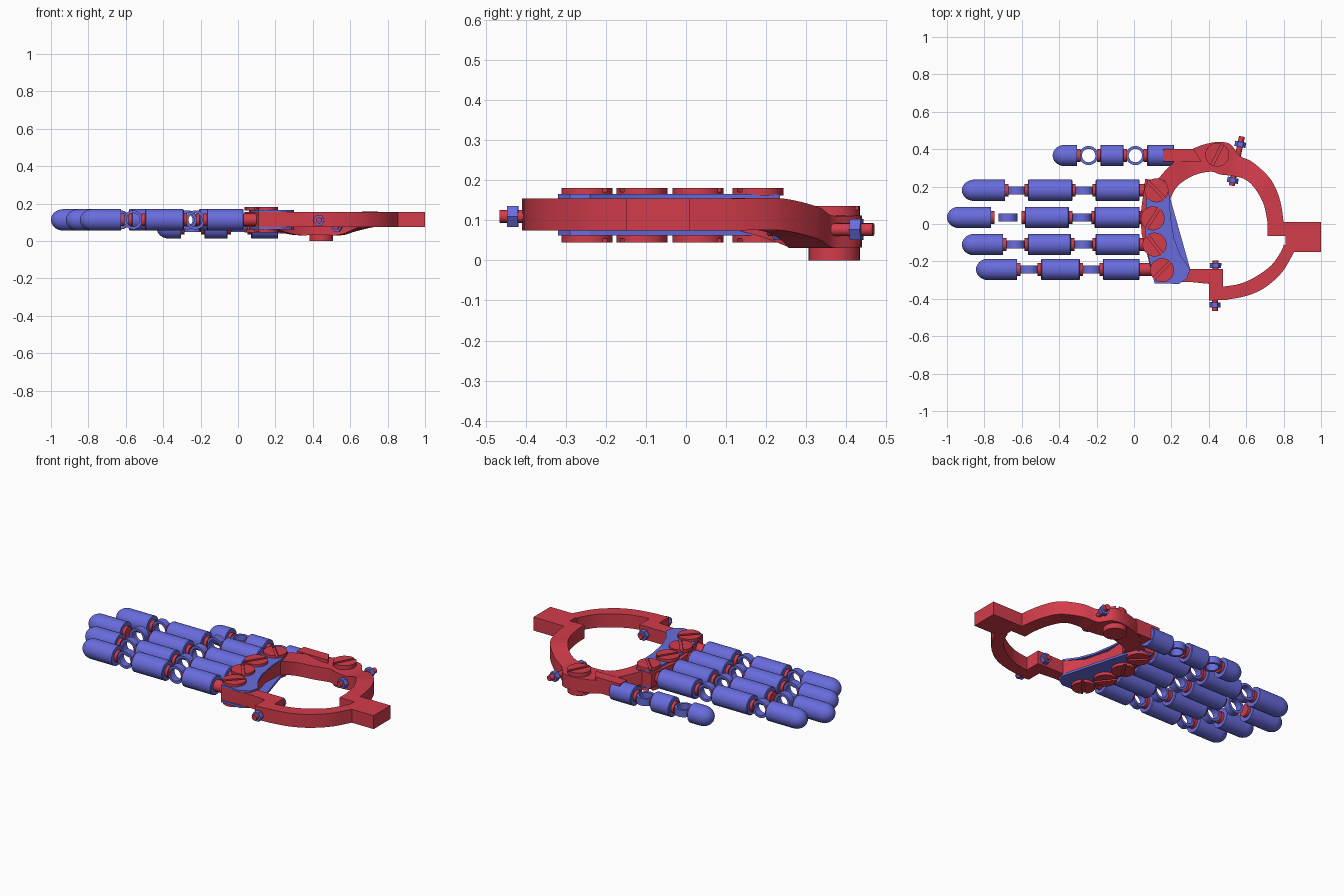
import bpy, bmesh, math
from mathutils import Vector, Matrix

cube = bpy.data.objects.get("Cube")
if cube:
    bpy.data.objects.remove(cube)


def material(name, rgb):
    m = bpy.data.materials.new(name)
    m.use_nodes = True
    m.diffuse_color = (*rgb, 1)
    m.node_tree.nodes["Principled BSDF"].inputs["Base Color"].default_value = (*rgb, 1)
    return m


RED = material("red", (0.65, 0.045, 0.07))
BLUE = material("blue", (0.14, 0.15, 0.72))


def finish(name, bm, mat):
    bmesh.ops.recalc_face_normals(bm, faces=bm.faces)
    mesh = bpy.data.meshes.new(name)
    bm.to_mesh(mesh)
    bm.free()
    mesh.materials.append(mat)
    ob = bpy.data.objects.new(name, mesh)
    bpy.context.collection.objects.link(ob)
    bpy.ops.object.select_all(action='DESELECT')
    ob.select_set(True)
    bpy.context.view_layer.objects.active = ob
    bpy.ops.object.shade_smooth_by_angle(angle=math.radians(32))
    return ob


def lathe(name, profile, origin, axis, mat, n=32, hollow=False):
    """Turn (distance, radius) pairs about an axis; hollow closes the profile on itself."""
    bm = bmesh.new()
    rows = [[bm.verts.new((r * math.cos(math.tau * i / n), r * math.sin(math.tau * i / n), d))
             for i in range(n)] for d, r in profile]
    pairs = list(zip(rows, rows[1:]))
    if hollow:
        pairs.append((rows[-1], rows[0]))
    else:
        bm.faces.new(rows[0])
        bm.faces.new(rows[-1])
    for a, b in pairs:
        for i in range(n):
            j = (i + 1) % n
            bm.faces.new((a[i], a[j], b[j], b[i]))
    turn = Vector(axis).to_track_quat('Z', 'Y').to_matrix().to_4x4()
    bm.transform(Matrix.Translation(origin) @ turn)
    return finish(name, bm, mat)


def rod(name, start, end, radius, mat, n=32):
    start, end = Vector(start), Vector(end)
    axis = end - start
    return lathe(name, [(0, radius), (axis.length, radius)], start, axis, mat, n)


def plate(name, outline, low, high, mat):
    """Extrude a flat outline between two heights."""
    bm = bmesh.new()
    face = bm.faces.new([bm.verts.new((x, y, low)) for x, y in outline])
    top = bmesh.ops.extrude_face_region(bm, geom=[face])["geom"]
    bmesh.ops.translate(bm, vec=(0, 0, high - low),
                        verts=[v for v in top if isinstance(v, bmesh.types.BMVert)])
    return finish(name, bm, mat)


def smooth_path(rows, steps=4):
    """Catmull-Rom interpolation of rows of numbers."""
    pts = [rows[0]] + rows + [rows[-1]]
    out = []
    for a, b, c, d in zip(pts, pts[1:], pts[2:], pts[3:]):
        for k in range(steps):
            t = k / steps
            out.append([0.5 * (2 * q + (r - p) * t + (2 * p - 5 * q + 4 * r - s) * t * t
                               + (3 * q - p - 3 * r + s) * t ** 3) for p, q, r, s in zip(a, b, c, d)])
    return out + [rows[-1]]


def band(name, rows, mat):
    """Sweep a box section; each row is outer x, y, inner x, y, drop."""
    bm = bmesh.new()
    rings = [[bm.verts.new(p) for p in ((ox, oy, LOW - dz), (ox, oy, HIGH - dz),
                                        (ix, iy, HIGH - dz), (ix, iy, LOW - dz))]
             for ox, oy, ix, iy, dz in smooth_path(rows)]
    for a, b in zip(rings, rings[1:]):
        for i in range(4):
            j = (i + 1) % 4
            bm.faces.new((a[i], a[j], b[j], b[i]))
    bm.faces.new(rings[0])
    bm.faces.new(rings[-1])
    return finish(name, bm, mat)


def screw_head(name, x, y, low, high, angle, radius=0.064):
    """Two half discs leave a slot over a thin base disc."""
    mid = (low + high) / 2
    base, top = (low, mid) if low > 0.1 else (mid, high)
    cut = (mid, high) if low > 0.1 else (low, mid)
    rod(name + "_base", (x, y, base), (x, y, top), radius, RED)
    gap = 0.12
    for side in (0, math.pi):
        arc = [gap + (math.pi - 2 * gap) * i / 16 + side + angle for i in range(17)]
        plate(name + "_half", [(x + radius * math.cos(a), y + radius * math.sin(a)) for a in arc],
              *cut, RED)


# Ring frame
LOW, HIGH = 0.075, 0.155
DROP = 0.043
band("thumb_side_arch", [
    [.12, .23, .19, .13, 0], [.20, .32, .235, .205, DROP / 2], [.30, .395, .32, .26, DROP],
    [.415, .435, .41, .28, DROP], [.51, .43, .46, .265, DROP], [.565, .365, .54, .255, DROP],
    [.635, .33, .60, .235, DROP / 2], [.73, .24, .65, .185, 0], [.78, .13, .695, .10, 0],
    [.80, .01, .715, 0, 0]], RED)
band("little_side_arch", [
    [.865, -.13, .80, -.11, 0], [.845, -.17, .79, -.14, 0], [.79, -.26, .735, -.22, 0],
    [.70, -.34, .645, -.285, 0], [.60, -.385, .565, -.32, 0], [.49, -.405, .475, -.335, 0]], RED)
plate("wrist_tab", [(.715, .01), (1, .01), (1, -.15), (.81, -.15), (.81, -.065), (.715, -.065)],
      LOW, HIGH, RED)
plate("palm_frame", [
    (.11, -.315), (.30, -.31), (.40, -.32), (.40, -.41), (.50, -.405), (.475, -.335),
    (.475, -.24), (.30, -.24), (.22, -.15), (.18, 0), (.19, .15), (.15, .235), (.06, .24),
    (.035, .05), (.04, -.05)], LOW, HIGH, RED)

# Palm cover plates
edge = [(.06, .0), (.065, -.12), (.11, -.318), (.24, -.32), (.285, -.29)]
far = [(.19, .15), (.165, .235), (.07, .235)]
plate("top_cover", edge + [(.30, -.24), (.25, -.17), (.215, -.08), (.195, .04)] + far,
      HIGH, 0.166, BLUE)
plate("bottom_cover", edge + [(.30, -.24), (.255, -.08)] + far, 0.062, LOW, BLUE)

# Knuckle screws on both faces
for x, y, angle in ((.12, .18, -.8), (.10, .03, 1.0), (.11, -.11, -.9), (.15, -.247, .8)):
    screw_head("knuckle_top", x, y, 0.162, 0.181, angle)
    screw_head("knuckle_bottom", x, y, 0.045, 0.064, angle)


def segment(name, x0, x1, y, z, radius):
    b = 0.004
    lathe(name, [(0, radius - b), (b, radius), (x1 - x0 - b, radius), (x1 - x0, radius - b)],
          (x0, y, z), (1, 0, 0), BLUE)


def fingertip(name, x0, x1, y, z, radius):
    dome = [(radius * 1.15 * (1 - math.cos(a)), radius * math.sin(a))
            for a in [math.pi / 2 * (i + 0.3) / 9 for i in range(9)]]
    lathe(name, dome + [(radius * 1.15, radius), (x1 - x0, radius)], (x0, y, z), (1, 0, 0), BLUE)


def joint(name, x0, x1, y, z, axis):
    """Blue link ring between two red stubs."""
    lathe(name + "_link", [(-.021, .051), (.021, .051), (.021, .036), (-.021, .036)],
          ((x0 + x1) / 2, y, z), axis, BLUE, hollow=True)
    rod(name + "_stub", (x0 - .01, y, z), (x0 + .018, y, z), .034, RED, 24)
    rod(name + "_stub", (x1 - .018, y, z), (x1 + .01, y, z), .034, RED, 24)


def digit(name, stops, y, z, axis, radius):
    a, b, c, d, e, f = stops
    fingertip(name + "_tip", a, b, y, z, radius)
    joint(name + "_outer_joint", b, c, y, z, axis)
    segment(name + "_middle", c, d, y, z, radius)
    joint(name + "_inner_joint", d, e, y, z, axis)
    segment(name + "_base", e, f, y, z, radius)


# Four fingers
FINGERS = {
    "index": (.18, (-.92, -.69, -.567, -.33, -.205, .03)),
    "middle": (.035, (-1, -.765, -.583, -.348, -.21, .03)),
    "ring": (-.11, (-.92, -.70, -.567, -.337, -.205, .03)),
    "little": (-.243, (-.845, -.625, -.497, -.29, -.166, .03)),
}
for name, (y, stops) in FINGERS.items():
    digit(name, stops, y, 0.113, (0, 1, 0), 0.057)
    rod(name + "_root", (.02, y, .113), (.12, y, .113), .034, RED, 24)

# Thumb, its arm and pivot
digit("thumb", (-.435, -.305, -.18, -.055, .07, .215), .366, .07, (0, 0, 1), .057)
plate("thumb_arm", [(.155, .335), (.155, .40), (.32, .40), (.36, .335)], .04, .13, RED)
rod("thumb_pivot", (.445, .37, 0), (.445, .37, .115), .064, RED)
screw_head("thumb_screw", .445, .37, .115, .136, 1.1)


# Cross pins with hexagonal nuts
def cross_pin(name, start, end, nuts):
    start, end = Vector(start), Vector(end)
    rod(name, start, end, .016, RED, 16)
    for t in nuts:
        mid = start.lerp(end, t)
        half = (end - start).normalized() * .014
        rod(name + "_nut", mid - half, mid + half, .03, BLUE, 6)


cross_pin("thumb_side_pin", (.577, .468, .077), (.522, .205, .077), (.16, .89))
cross_pin("little_side_pin", (.432, -.465, .11), (.437, -.195, .11), (.12, .9))
